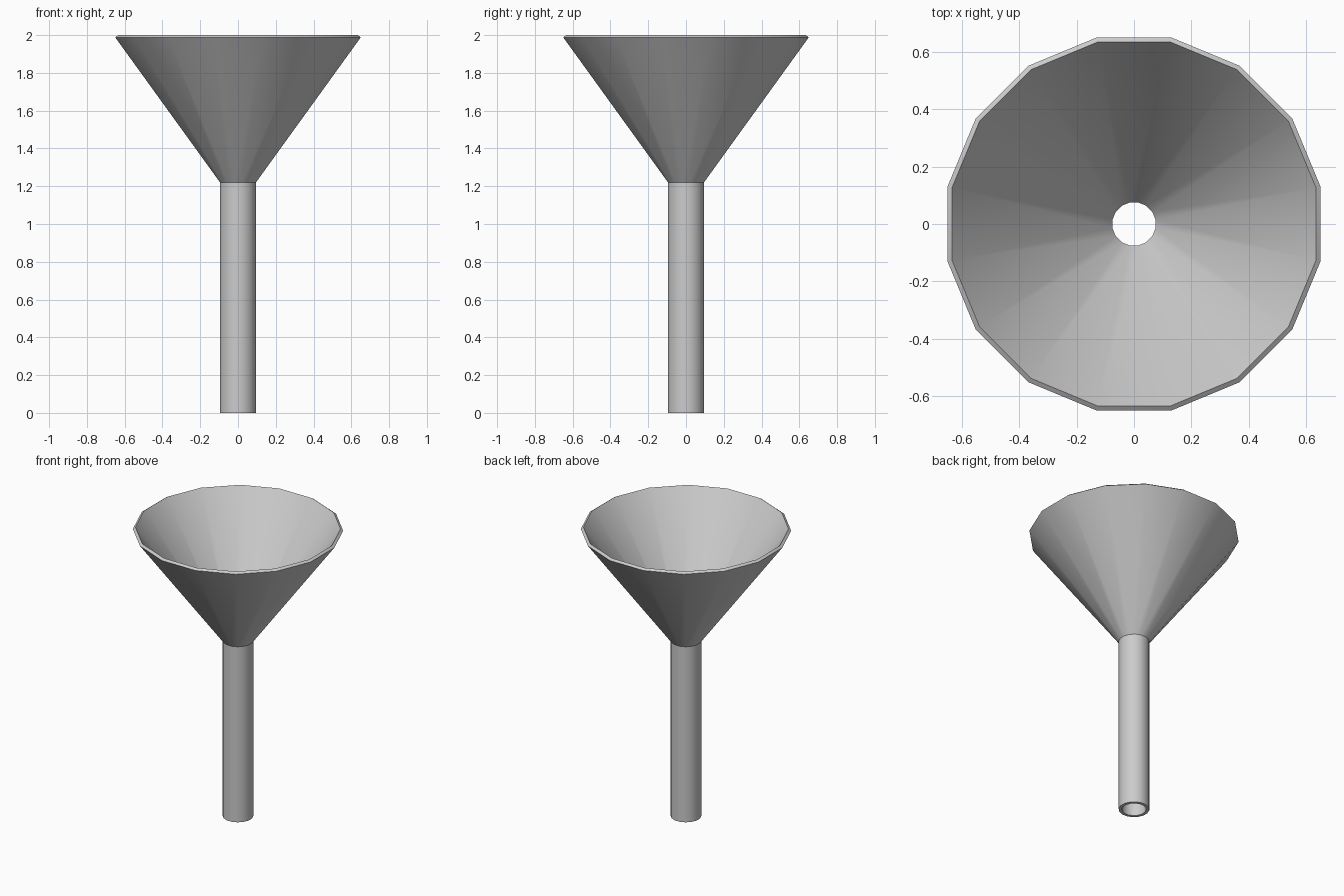
import bpy, bmesh, math

if "Cube" in bpy.data.objects:
    bpy.data.objects.remove(bpy.data.objects["Cube"])

SIDES = 16
APOTHEM = math.cos(math.pi / SIDES)

# Closed wall section (distance to flat, z): outside going up, inside going down
profile = [(0.095, 0), (0.095, 1.22), (0.65, 1.988),
           (0.634, 2.0), (0.075, 1.23), (0.075, 0)]


def lathe(name, section):
    bm = bmesh.new()
    rings = []
    for d, z in section:
        r = d / APOTHEM
        rings.append([bm.verts.new((r * math.cos((i + 0.5) * math.tau / SIDES),
                                    r * math.sin((i + 0.5) * math.tau / SIDES), z))
                      for i in range(SIDES)])
    for k, a in enumerate(rings):
        b = rings[(k + 1) % len(rings)]
        for i in range(SIDES):
            j = (i + 1) % SIDES
            bm.faces.new((a[i], a[j], b[j], b[i]))
    bmesh.ops.recalc_face_normals(bm, faces=bm.faces)
    mesh = bpy.data.meshes.new(name)
    bm.to_mesh(mesh)
    bm.free()
    obj = bpy.data.objects.new(name, mesh)
    bpy.context.collection.objects.link(obj)
    return obj


# Hollow funnel: cone and spout in one thin wall
funnel = lathe("funnel", profile)
bpy.context.view_layer.objects.active = funnel
funnel.select_set(True)
bpy.ops.object.shade_smooth_by_angle(angle=math.radians(30))
